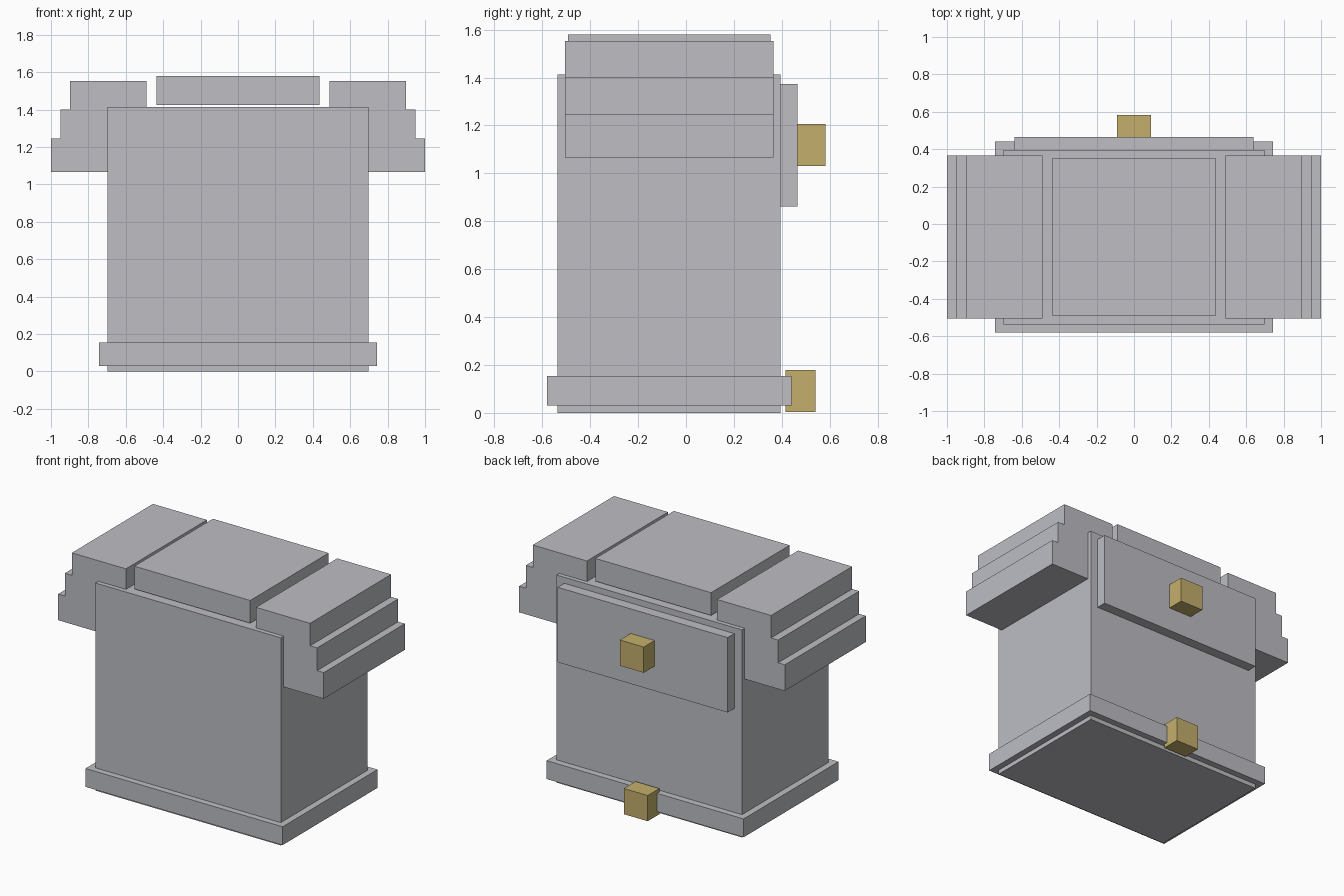
import bpy
import bmesh

cube = bpy.data.objects.get("Cube")
if cube:
    bpy.data.objects.remove(cube, do_unlink=True)


def material(name, rgb):
    mat = bpy.data.materials.new(name)
    mat.use_nodes = True
    colour = (*rgb, 1)
    mat.diffuse_color = colour
    mat.node_tree.nodes["Principled BSDF"].inputs["Base Color"].default_value = colour
    return mat


grey = material("light_grey", (0.51, 0.515, 0.55))
gold = material("muted_gold", (0.55, 0.43, 0.15))


def finish(name, bm, mat):
    bmesh.ops.recalc_face_normals(bm, faces=bm.faces)
    mesh = bpy.data.meshes.new(name)
    bm.to_mesh(mesh)
    bm.free()
    mesh.materials.append(mat)
    obj = bpy.data.objects.new(name, mesh)
    bpy.context.collection.objects.link(obj)
    return obj


def box(name, half_width, y, z, mat=grey):
    """Box centred on x, spanning the given y and z ranges."""
    bm = bmesh.new()
    bmesh.ops.create_cube(bm, size=1)
    for v in bm.verts:
        v.co.x *= 2 * half_width
        v.co.y = y[v.co.y > 0]
        v.co.z = z[v.co.z > 0]
    return finish(name, bm, mat)


def extrude_profile(name, points, y, mat=grey):
    """Closed x-z outline extruded along y."""
    bm = bmesh.new()
    face = bm.faces.new([bm.verts.new((px, y[0], pz)) for px, pz in points])
    side = bmesh.ops.extrude_face_region(bm, geom=[face])["geom"]
    moved = [g for g in side if isinstance(g, bmesh.types.BMVert)]
    bmesh.ops.translate(bm, verts=moved, vec=(0, y[1] - y[0], 0))
    return finish(name, bm, mat)


# Main body, base band and raised lid
box("body", 0.698, (-0.537, 0.395), (0, 1.413))
box("base_band", 0.742, (-0.58, 0.44), (0.03, 0.155))
box("top_lid", 0.436, (-0.492, 0.353), (1.425, 1.58))

# Back plate with its knob, and the lower knob
box("back_plate", 0.64, (0.39, 0.466), (0.862, 1.372))
box("upper_knob", 0.09, (0.46, 0.583), (1.03, 1.205), gold)
box("lower_knob", 0.09, (0.415, 0.54), (0.003, 0.178), gold)

# Stepped shoulders, mirrored on both sides
shoulder = [(0.49, 1.4), (0.49, 1.553), (0.897, 1.553), (0.897, 1.4),
            (0.95, 1.4), (0.95, 1.245), (1, 1.245), (1, 1.067),
            (0.65, 1.067), (0.65, 1.4)]
for side, sign in (("left", 1), ("right", -1)):
    outline = [(sign * px, pz) for px, pz in shoulder]
    extrude_profile(side + "_shoulder", outline, (-0.506, 0.366))
